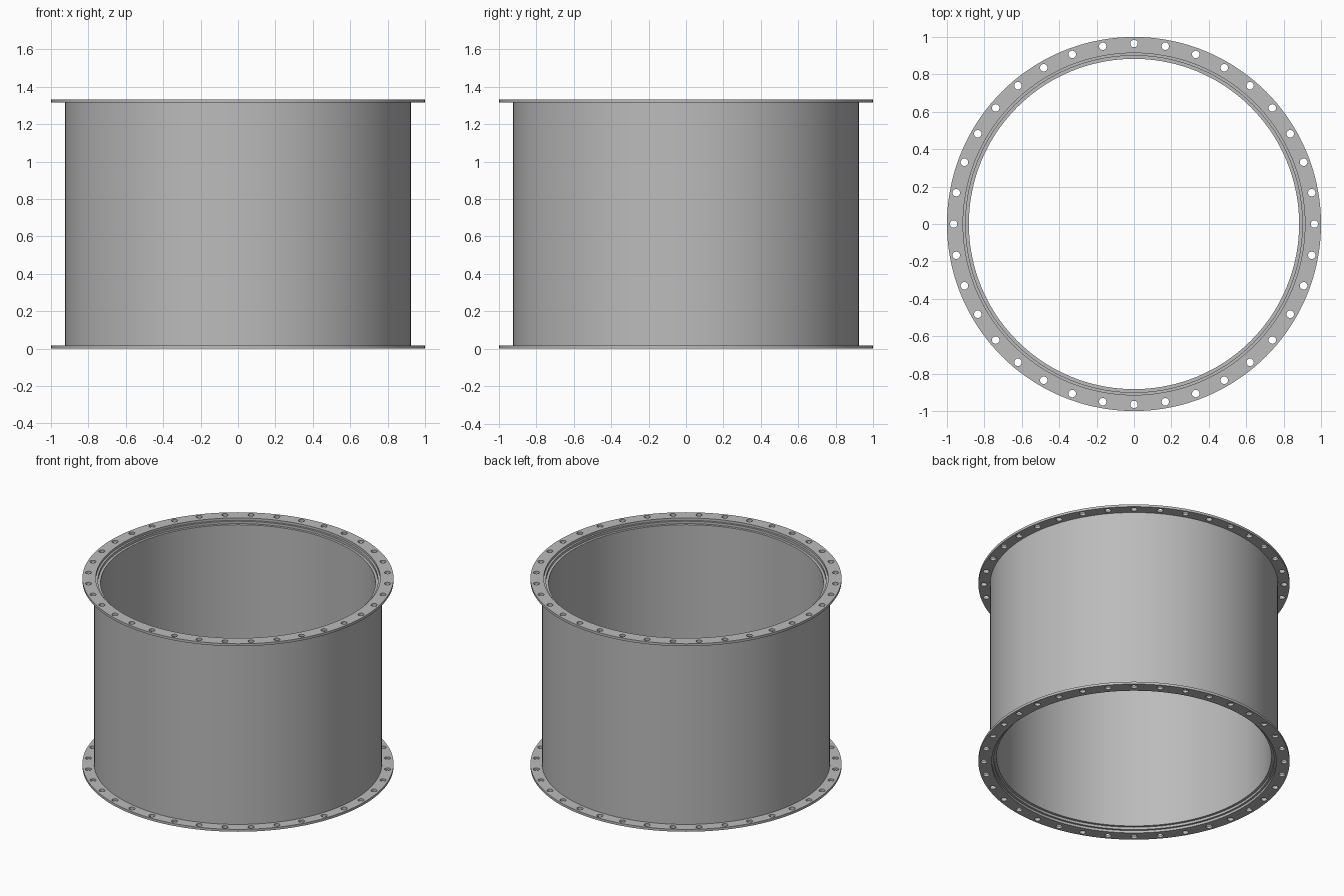
import bpy
import bmesh
from math import cos, sin, pi, radians

cube = bpy.data.objects.get("Cube")
if cube:
    bpy.data.objects.remove(cube, do_unlink=True)

SEGMENTS = 144
HEIGHT = 1.333
PLATE = 0.017       # flange thickness
BOLTS = 36
BOLT_CIRCLE = 0.965
BOLT_RADIUS = 0.02

steel = bpy.data.materials.new("grey steel")
steel.use_nodes = True
GREY = (0.5, 0.5, 0.5, 1)
steel.diffuse_color = GREY
steel.node_tree.nodes["Principled BSDF"].inputs["Base Color"].default_value = GREY


def add_object(name, bm):
    bmesh.ops.recalc_face_normals(bm, faces=bm.faces)
    mesh = bpy.data.meshes.new(name)
    bm.to_mesh(mesh)
    bm.free()
    mesh.materials.append(steel)
    obj = bpy.data.objects.new(name, mesh)
    bpy.context.collection.objects.link(obj)
    return obj


def lathe(name, profile):
    """Revolve a closed (radius, z) outline around the vertical axis."""
    bm = bmesh.new()
    rings = []
    for i in range(SEGMENTS):
        a = 2 * pi * i / SEGMENTS
        rings.append([bm.verts.new((r * cos(a), r * sin(a), z)) for r, z in profile])
    n = len(profile)
    for i in range(SEGMENTS):
        here, there = rings[i], rings[(i + 1) % SEGMENTS]
        for j in range(n):
            k = (j + 1) % n
            bm.faces.new((here[j], there[j], there[k], here[k]))
    return add_object(name, bm)


def bolt_cutter(name, z):
    """Ring of short cylinders for the bolt holes."""
    bm = bmesh.new()
    for i in range(BOLTS):
        a = 2 * pi * i / BOLTS
        made = bmesh.ops.create_cone(bm, cap_ends=True, segments=20, radius1=BOLT_RADIUS,
                                     radius2=BOLT_RADIUS, depth=PLATE * 4)
        bmesh.ops.translate(bm, verts=made["verts"],
                            vec=(BOLT_CIRCLE * cos(a), BOLT_CIRCLE * sin(a), z))
    return add_object(name, bm)


def smooth(obj):
    bpy.ops.object.select_all(action="DESELECT")
    obj.select_set(True)
    bpy.context.view_layer.objects.active = obj
    bpy.ops.object.shade_smooth_by_angle(angle=radians(30))


# Cylindrical wall, with a stepped rim at each end
half = [(0.925, PLATE), (0.9, PLATE), (0.9, 2 * PLATE), (0.883, 2 * PLATE)]
wall = lathe("pipe_wall", half + [(r, HEIGHT - z) for r, z in reversed(half)])
smooth(wall)

# Drilled flange plates
for name, z in (("bottom_flange", 0), ("top_flange", HEIGHT - PLATE)):
    flange = lathe(name, [(0.914, z), (1, z), (1, z + PLATE), (0.914, z + PLATE)])
    cutter = bolt_cutter(name + "_hole_cutter", z + PLATE / 2)
    drill = flange.modifiers.new("bolt holes", "BOOLEAN")
    drill.operation = "DIFFERENCE"
    drill.solver = "EXACT"
    drill.object = cutter
    smooth(flange)
    bpy.ops.object.modifier_apply(modifier=drill.name)
    bpy.data.objects.remove(cutter, do_unlink=True)
